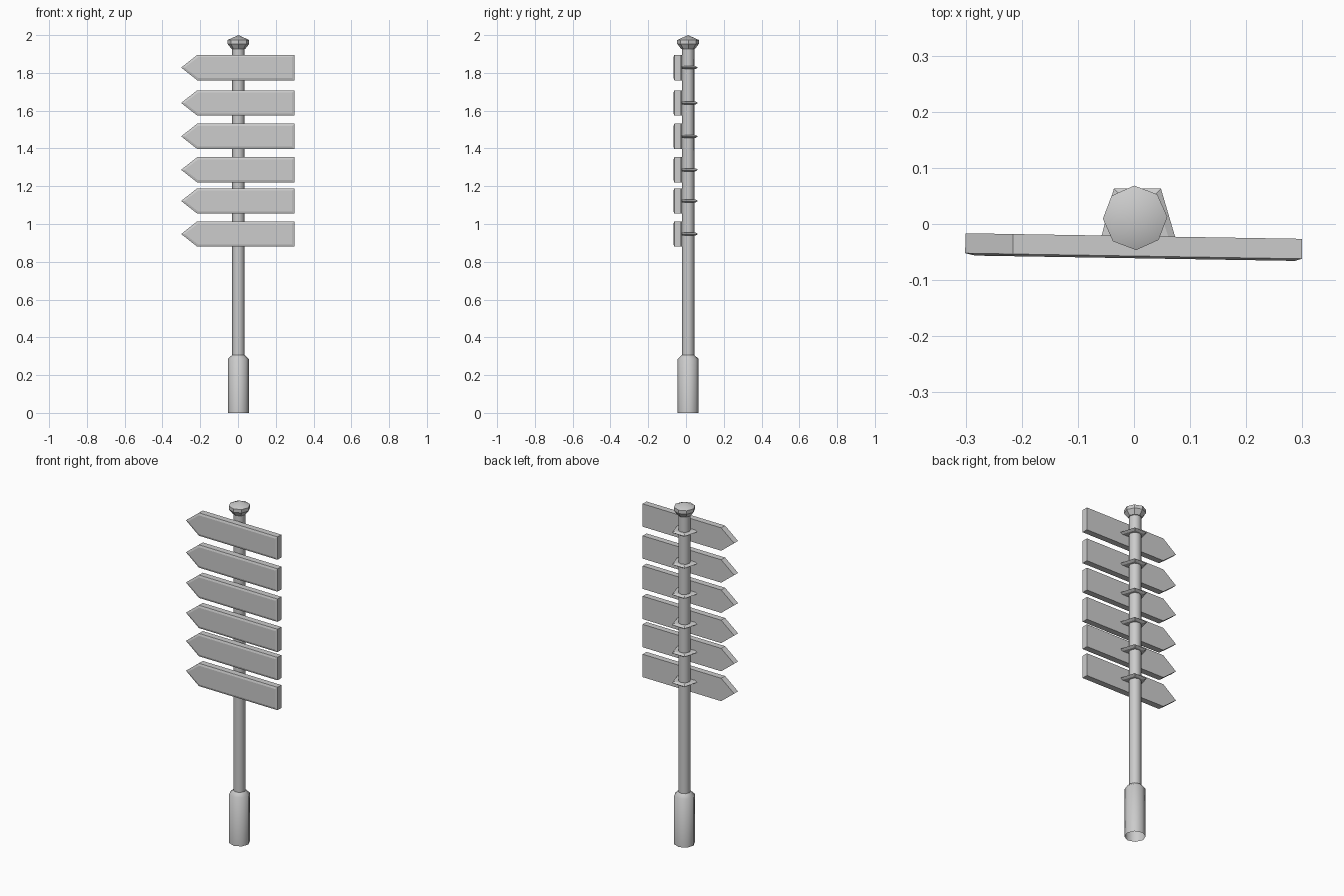
import bpy, bmesh, math

if "Cube" in bpy.data.objects:
    bpy.data.objects.remove(bpy.data.objects["Cube"])

POST_X, POST_Y, SIDES = 0.002, 0.011, 8
SIGN_HEIGHTS = [1.828, 1.641, 1.464, 1.287, 1.122, 0.947]


def loft(name, rings, cap_start=False, cap_end=False, smooth=None):
    """Skin a stack of equal-length point loops into a mesh object."""
    bm = bmesh.new()
    loops = [[bm.verts.new(p) for p in ring] for ring in rings]
    n = len(loops[0])
    for a, b in zip(loops, loops[1:]):
        for i in range(n):
            j = (i + 1) % n
            bm.faces.new((a[i], a[j], b[j], b[i]))
    if cap_start:
        bm.faces.new(loops[0][::-1])
    if cap_end:
        bm.faces.new(loops[-1])
    bmesh.ops.remove_doubles(bm, verts=bm.verts, dist=1e-5)
    bmesh.ops.recalc_face_normals(bm, faces=bm.faces)
    mesh = bpy.data.meshes.new(name)
    bm.to_mesh(mesh)
    bm.free()
    obj = bpy.data.objects.new(name, mesh)
    bpy.context.collection.objects.link(obj)
    if smooth:
        bpy.ops.object.select_all(action='DESELECT')
        bpy.context.view_layer.objects.active = obj
        obj.select_set(True)
        bpy.ops.object.shade_smooth_by_angle(angle=math.radians(smooth))
    return obj


def turned(name, profile, smooth=46):
    """Eight-sided turned part from (radius, z) pairs."""
    rings = []
    for r, z in profile:
        angles = [math.tau * i / SIDES + 0.03 for i in range(SIDES)]
        rings.append([(POST_X + r * math.cos(a), POST_Y + r * math.sin(a), z) for a in angles])
    return loft(name, rings, smooth=smooth)


def arrow(y, inset):
    """Outline of the arrow board, pulled in by inset."""
    h = 0.067 - inset
    right, shoulder, tip = 0.3 - inset, -0.215 + inset * 0.4, -0.3 + inset * 1.5
    return [(right, y, -h), (right, y, h), (shoulder, y, h), (tip, y, 0), (shoulder, y, -h)]


def bracket_loop(z, inset):
    """Trapezoid outline of a bracket, widest against the board."""
    return [(-0.058 + inset, -0.022, z), (0.073 - inset, -0.022, z),
            (0.048 - inset, 0.063 - inset, z), (-0.036 + inset, 0.063 - inset, z)]


# Post: open ground sleeve, slim pole and faceted cap
turned("base_sleeve", [(0.056, 0), (0.056, 0.285), (0.034, 0.306)])
turned("pole", [(0.033, 0.29), (0.033, 1.93)])
turned("post_cap", [(0.033, 1.926), (0.037, 1.927), (0.0575, 1.954), (0.0575, 1.974), (0, 2.0)], smooth=20)

# Arrow boards with a shallow bevelled front, each held by a bracket
for i, z in enumerate(SIGN_HEIGHTS, 1):
    board = loft(f"arrow_board_{i}",
                 [arrow(-0.0215, 0), arrow(-0.057, 0), arrow(-0.061, 0.012)],
                 cap_start=True, cap_end=True)
    board.location.z = z
    board.rotation_euler.z = math.radians(-0.95)
    bracket = loft(f"bracket_{i}",
                   [bracket_loop(-0.008, 0.012), bracket_loop(0, 0), bracket_loop(0.008, 0.012)],
                   cap_start=True, cap_end=True)
    bracket.location.z = z
